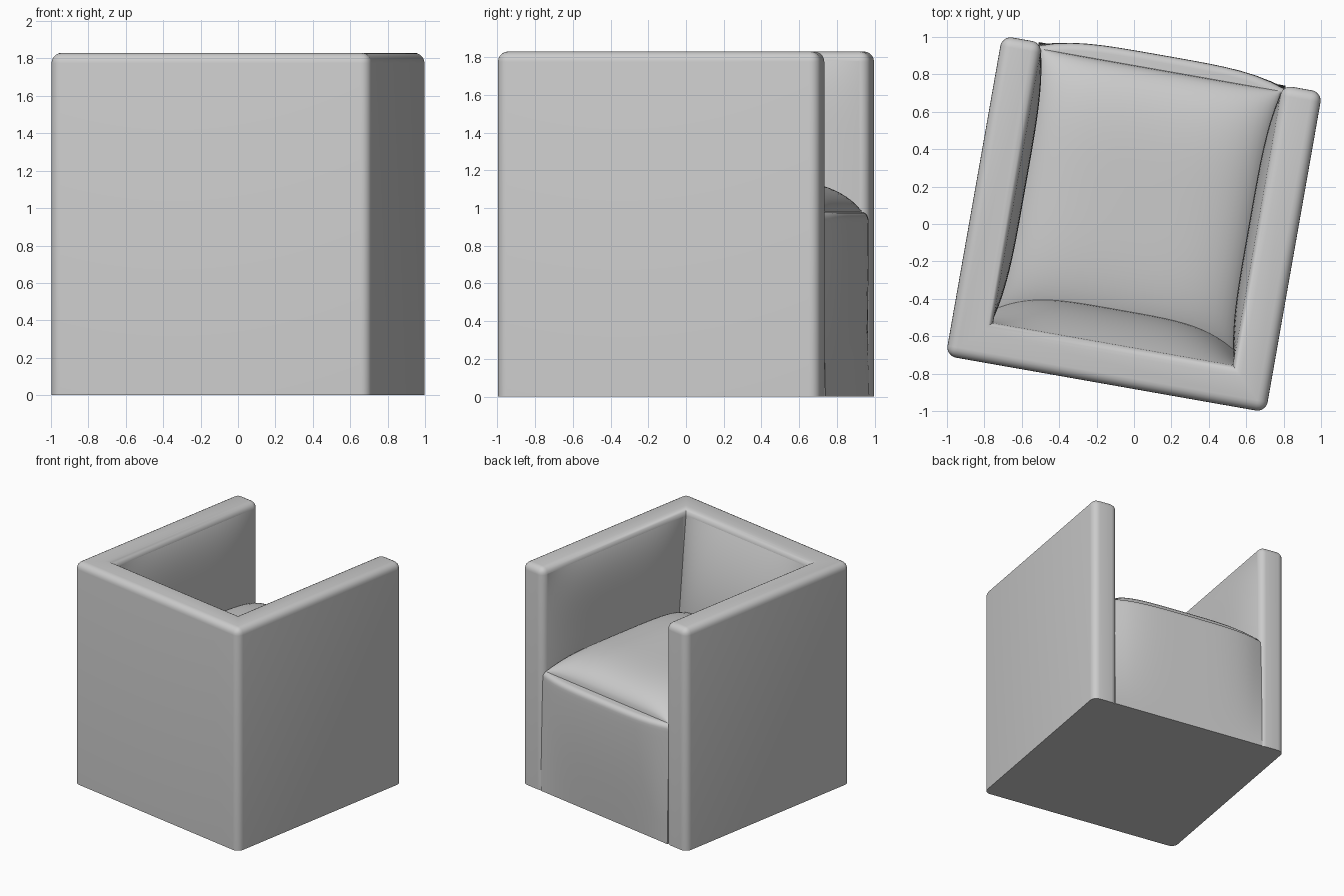
import bpy, bmesh, math
from mathutils import Vector

if "Cube" in bpy.data.objects:
    bpy.data.objects.remove(bpy.data.objects["Cube"])

HALF, INNER, TOP, SEAT = 0.869, 0.65, 1.83, 0.98
YAW = math.radians(-10)

upholstery = bpy.data.materials.new("grey upholstery")
upholstery.use_nodes = True
GREY = (0.6, 0.6, 0.6, 1)
upholstery.diffuse_color = GREY
upholstery.node_tree.nodes["Principled BSDF"].inputs["Base Color"].default_value = GREY


def finish(name, bm):
    """Turn the bmesh into a smooth shaded, yawed object."""
    bmesh.ops.recalc_face_normals(bm, faces=bm.faces)
    mesh = bpy.data.meshes.new(name)
    bm.to_mesh(mesh)
    bm.free()
    mesh.materials.append(upholstery)
    ob = bpy.data.objects.new(name, mesh)
    bpy.context.collection.objects.link(ob)
    ob.rotation_euler.z = YAW
    bpy.ops.object.select_all(action="DESELECT")
    ob.select_set(True)
    bpy.context.view_layer.objects.active = ob
    bpy.ops.object.shade_smooth_by_angle(angle=math.radians(40))
    return ob


def pad(name, centre, u_axis, v_axis, normal, height, power, edge=4, v_edge=4, n=32):
    """Stuffed panel: a rectangle that swells along its normal."""
    bm = bmesh.new()
    bmesh.ops.create_grid(bm, x_segments=n, y_segments=n, size=1)
    c, ua, va, na = map(Vector, (centre, u_axis, v_axis, normal))
    for vert in bm.verts:
        u, v = (math.sin(math.pi / 2 * max(-1, min(1, t))) for t in vert.co.xy)
        swell = max(0, 1 - abs(u) ** edge) * max(0, 1 - abs(v) ** v_edge)
        vert.co = c + ua * u + va * v + na * height * swell ** power
    ob = finish(name, bm)
    # keep the swelling side facing outward
    if ob.data.polygons[n * n // 2].normal.dot(na) < 0:
        ob.data.flip_normals()
    return ob


# U-shaped shell: both arms and the back in one upholstered wall
bm = bmesh.new()
outline = [(-HALF, -HALF), (HALF, -HALF), (HALF, HALF), (INNER, HALF),
           (INNER, -INNER), (-INNER, -INNER), (-INNER, HALF), (-HALF, HALF)]
floor = bm.faces.new([bm.verts.new((x, y, 0)) for x, y in outline])
raised = bmesh.ops.extrude_face_region(bm, geom=[floor], use_keep_orig=True)["geom"]
bmesh.ops.translate(bm, vec=(0, 0, TOP),
                    verts=[g for g in raised if isinstance(g, bmesh.types.BMVert)])
soft = []
for e in bm.edges:
    inside_corner = all(abs(v.co.x) < HALF - 0.1 and v.co.y < 0 for v in e.verts)
    upright = abs(e.verts[0].co.z - e.verts[1].co.z) > 1
    on_top = min(v.co.z for v in e.verts) > 1
    if on_top or (upright and not inside_corner):
        soft.append(e)
bmesh.ops.bevel(bm, geom=soft, offset=0.055, segments=5, profile=0.5, affect="EDGES")
finish("arms_and_back", bm)

# Seat base with a front that swells toward its top edge
bm = bmesh.new()
bmesh.ops.create_cube(bm, size=1)
bmesh.ops.subdivide_edges(bm, edges=bm.edges[:], cuts=15, use_grid_fill=True)
front_y = HALF - 0.02
for v in bm.verts:
    front = v.co.y > 0.499
    x, h = v.co.x * 2, v.co.z + 0.5
    v.co = (x * (INNER + 0.02), v.co.y * (front_y + 0.7) + (front_y - 0.7) / 2, h * SEAT)
    if front:
        v.co.y += 0.02 * (1 - h) + 0.065 * (1 - abs(x) ** 4) * math.sin(h * math.pi / 2)
rim = [e for e in bm.edges
       if all(v.co.z > SEAT - 0.001 and v.co.y > front_y - 0.001 for v in e.verts)]
bmesh.ops.bevel(bm, geom=rim, offset=0.04, segments=5, profile=0.5, affect="EDGES")
finish("seat_base", bm)

# Domed seat cushion
pad("seat_cushion", (0, 0.115, SEAT), (INNER, 0, 0), (0, 0.72, 0), (0, 0, 1), 0.18, 0.5)

# Stuffed inner sides of the arms
for name, s in (("left_arm_padding", 1), ("right_arm_padding", -1)):
    pad(name, (s * INNER, 0.1, 1.25), (0, 0.72, 0), (0, 0, 0.53), (-s, 0, 0), 0.045, 1)

# Leaning back padding, fullest just above the seat
pad("back_padding", (0, -0.59, 1.15), (INNER, 0, 0), (0, -0.06, 0.63), (0, 1, 0.09),
    0.12, 1, edge=4, v_edge=2)
